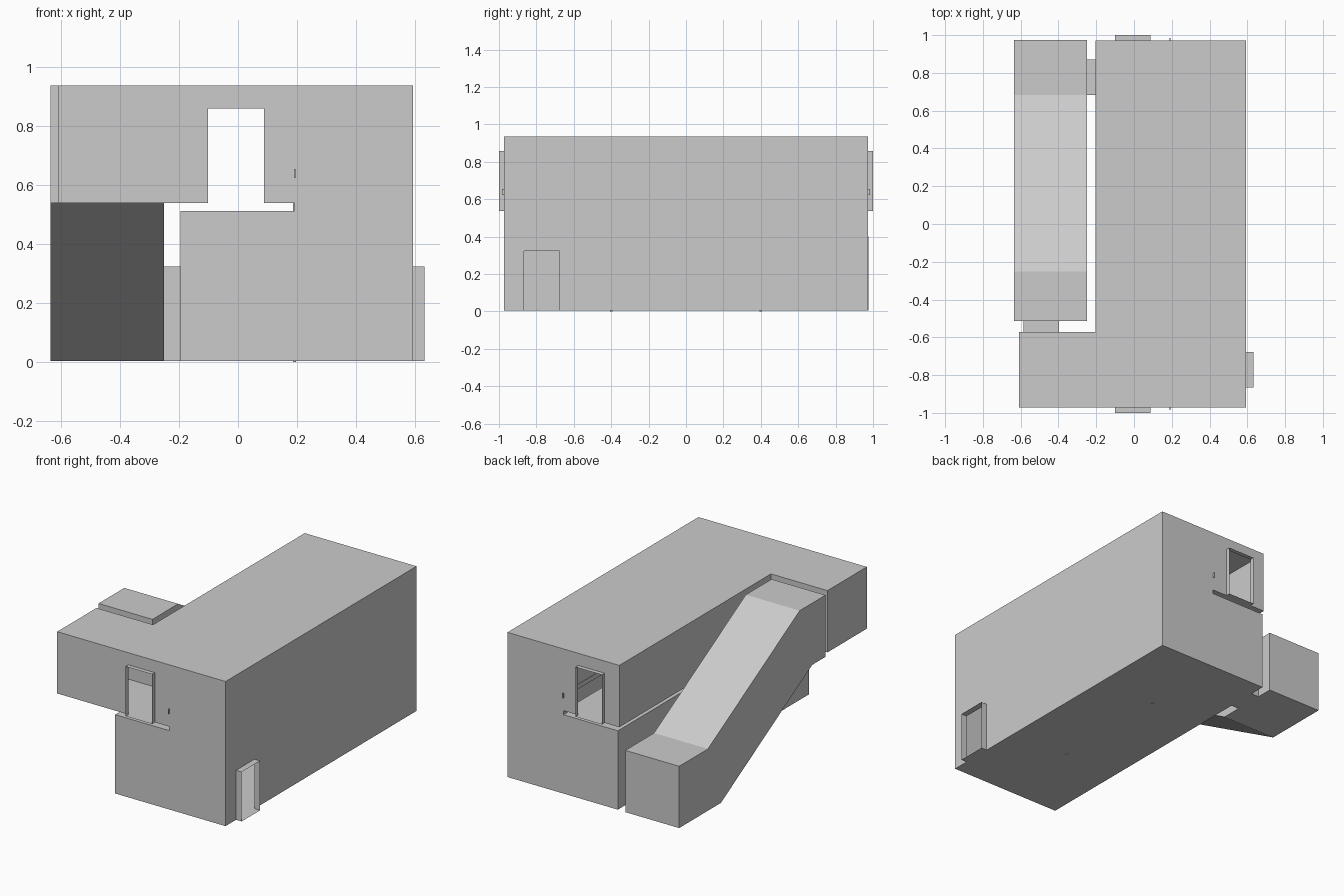
import bpy, bmesh

if "Cube" in bpy.data.objects:
    bpy.data.objects.remove(bpy.data.objects["Cube"])

grey = bpy.data.materials.new("plain grey")
grey.diffuse_color = (0.6, 0.6, 0.6, 1)
grey.use_nodes = True
grey.node_tree.nodes["Principled BSDF"].inputs["Base Color"].default_value = grey.diffuse_color


def prism(name, points, axis, lo, hi):
    """Extrude a closed profile along x or y (profile is y,z or x,z)."""
    place = (lambda p, t: (t, p[0], p[1])) if axis == "x" else (lambda p, t: (p[0], t, p[1]))
    bm = bmesh.new()
    a = [bm.verts.new(place(p, lo)) for p in points]
    b = [bm.verts.new(place(p, hi)) for p in points]
    bm.faces.new(a)
    bm.faces.new(b[::-1])
    for i in range(len(points)):
        j = (i + 1) % len(points)
        bm.faces.new((a[j], a[i], b[i], b[j]))
    bmesh.ops.recalc_face_normals(bm, faces=bm.faces)
    me = bpy.data.meshes.new(name)
    bm.to_mesh(me)
    bm.free()
    me.materials.append(grey)
    ob = bpy.data.objects.new(name, me)
    bpy.context.collection.objects.link(ob)
    return ob


def box(name, x0, x1, y0, y1, z0, z1):
    return prism(name, [(x0, z0), (x1, z0), (x1, z1), (x0, z1)], "y", y0, y1)


FLOOR, MID, UPPER, ROOF = 0.004, 0.512, 0.538, 0.936

# Main hall: full-height bay on the right, slot between the two storeys on the left
hall = prism("building_shell",
             [(-0.195, FLOOR), (0.592, FLOOR), (0.592, ROOF), (-0.205, ROOF),
              (-0.205, UPPER), (0.192, UPPER), (0.192, MID), (-0.195, MID)],
             "y", -0.972, 0.972)

# Upper side wing, stair enclosure and door passages
parts = [
    box("upper_wing", -0.608, 0.0, -0.972, -0.572, UPPER, ROOF),
    prism("stair_enclosure",
          [(0.975, FLOOR), (0.975, 0.402), (0.682, 0.402), (-0.252, ROOF),
           (-0.514, ROOF), (-0.514, UPPER), (-0.38, UPPER), (0.55, FLOOR)],
          "x", -0.634, -0.25),
    box("end_doors", -0.101, 0.088, -1.0, 1.0, UPPER, 0.858),
    box("side_door", 0.5, 0.632, -0.865, -0.677, FLOOR, 0.323),
    box("lower_stair_door", -0.3, -0.15, 0.682, 0.87, FLOOR, 0.323),
    box("upper_stair_door", -0.585, -0.398, -0.62, -0.48, UPPER, 0.858),
]

# Merge the rooms into one continuous hollow skin
bpy.context.view_layer.objects.active = hall
for part in parts:
    mod = hall.modifiers.new("join", "BOOLEAN")
    mod.operation = "UNION"
    mod.solver = "EXACT"
    mod.object = part
    bpy.ops.object.modifier_apply(modifier=mod.name)
    bpy.data.objects.remove(part)

# Open the outer ends of the door passages
bm = bmesh.new()
bm.from_mesh(hall.data)
ends = []
for f in bm.faces:
    c = f.calc_center_median()
    if abs(c.y) > 0.995 or c.x > 0.625:
        ends.append(f)
bmesh.ops.delete(bm, geom=ends, context="FACES")
bm.to_mesh(hall.data)
bm.free()

# Balcony rail and its posts inside the hall
box("balcony_rail", 0.189, 0.194, -0.984, 0.984, 0.623, 0.654)
for i, y in enumerate((-0.4, 0.4)):
    box(f"rail_post_{i + 1}", 0.186, 0.197, y - 0.006, y + 0.006, 0.0, 0.64)
